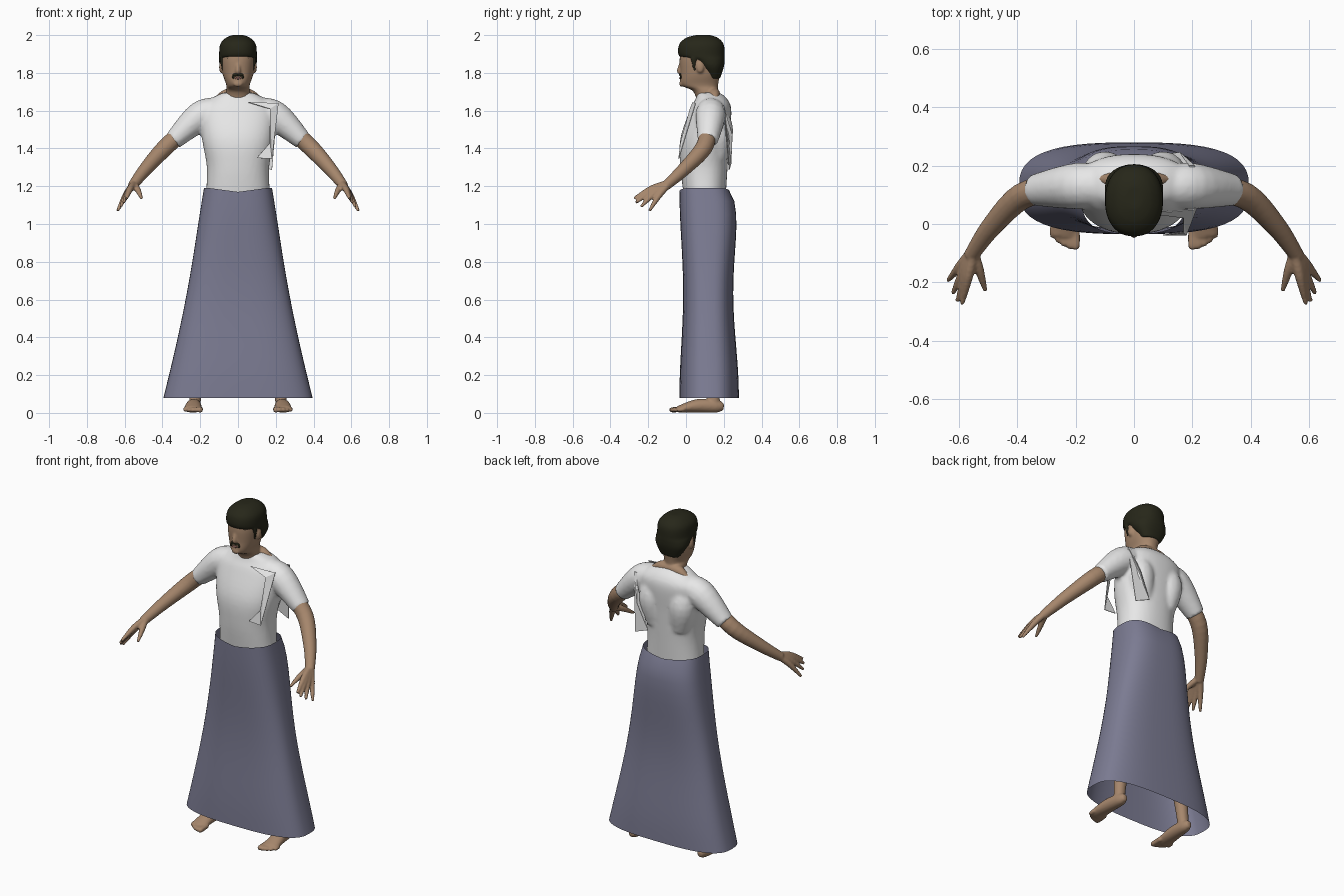
import bpy, bmesh, math
from mathutils import Matrix, Vector

if "Cube" in bpy.data.objects:
    bpy.data.objects.remove(bpy.data.objects["Cube"])


def material(name, red, green, blue):
    made = bpy.data.materials.new(name)
    made.use_nodes = True
    made.diffuse_color = (red, green, blue, 1)
    shader = made.node_tree.nodes["Principled BSDF"]
    shader.inputs["Base Color"].default_value = made.diffuse_color
    return made


skin = material("skin brown", 0.38, 0.24, 0.15)
white = material("shirt white", 0.8, 0.8, 0.8)
slate = material("skirt grey blue", 0.2, 0.2, 0.29)
dark = material("hair black", 0.02, 0.02, 0.01)
eye_white = material("eye white", 0.6, 0.6, 0.5)
lip = material("lip brown", 0.25, 0.12, 0.1)


def spline(points, steps=5):
    """Smooth curve through tuples of any length."""
    points = [Vector(p) for p in points]
    padded = [points[0]] + points + [points[-1]]
    result = []
    for before, start, end, after in zip(padded, padded[1:], padded[2:], padded[3:]):
        for step in range(steps):
            t = step / steps
            leave, arrive = (end - before) / 2, (after - start) / 2
            bend = leave * (1 - t) - arrive * t
            ease = t * t * (3 - 2 * t)
            result.append(start.lerp(end, ease) + bend * t * (1 - t))
    return result + [points[-1]]


def signed_power(value, power):
    return math.copysign(abs(value) ** power, value)


def ring(bm, centre, across, along, square, count):
    verts = []
    for i in range(count):
        angle = math.tau * i / count
        x = signed_power(math.cos(angle), square)
        y = signed_power(math.sin(angle), square)
        verts.append(bm.verts.new(centre + across * x + along * y))
    return verts


def bridge(bm, rings, capped=True):
    for low, high in zip(rings, rings[1:]):
        for i in range(len(low)):
            bm.faces.new((low[i - 1], low[i], high[i], high[i - 1]))
    if capped:
        bm.faces.new(rings[0][::-1])
        bm.faces.new(rings[-1])


def stack(bm, levels, square=0.88, capped=True):
    """Loft horizontal sections given as (z, front, back, half width)."""
    rings = []
    for z, front, back, half in levels:
        centre = Vector((0, (front + back) / 2, z))
        depth = Vector((0, (back - front) / 2, 0))
        rings.append(ring(bm, centre, Vector((half, 0, 0)), depth, square, 48))
    bridge(bm, rings, capped)
    return rings


def tube(bm, path, side=1):
    """Loft along a smooth path of (x, y, z, width, height)."""
    path = spline(path)
    centres = [Vector((side * p[0], p[1], p[2])) for p in path]
    last = len(path) - 1
    rings = []
    for i, p in enumerate(path):
        ahead = (centres[min(i + 1, last)] - centres[max(i - 1, 0)]).normalized()
        guide = Vector((0, 1, 0)) if abs(ahead.z) > 0.9 else Vector((0, 0, 1))
        across = ahead.cross(guide).normalized()
        rings.append(ring(bm, centres[i], across * p[3], across.cross(ahead) * p[4], 1, 16))
    bridge(bm, rings)


def ball(bm, centre, size, turn=0):
    place = Matrix.Translation(centre) @ Matrix.Rotation(turn, 4, 'Z')
    place = place @ Matrix.Diagonal((*size, 1))
    bmesh.ops.create_uvsphere(bm, u_segments=16, v_segments=10, radius=1, matrix=place)


def finish(name, bm, mat, voxel=0, smooth=True):
    """Turn the parts into an object, fused into one skin if a voxel size is given."""
    bmesh.ops.recalc_face_normals(bm, faces=bm.faces)
    for face in bm.faces:
        face.smooth = smooth
    mesh = bpy.data.meshes.new(name)
    bm.to_mesh(mesh)
    bm.free()
    mesh.materials.append(mat)
    obj = bpy.data.objects.new(name, mesh)
    bpy.context.collection.objects.link(obj)
    if voxel:
        fuse = obj.modifiers.new("fuse", 'REMESH')
        fuse.mode = 'VOXEL'
        fuse.voxel_size = voxel
        fuse.use_smooth_shade = True
        soften = obj.modifiers.new("soften", 'SMOOTH')
        soften.iterations = 3
    return obj


# Long flared skirt, open at hem and waist, dipping at the front and back of the waist
bm = bmesh.new()
hem, waist, rows = 0.08, 1.19, 16
levels = []
for row in range(rows + 1):
    t = row / rows
    half = 0.18 + 0.215 * (1 - t) ** 1.3 + 0.03 * t ** 3 * (1 - t ** 4)
    back = 0.265 + 0.015 * math.cos(math.tau * t) - 0.05 * t ** 12
    levels.append((hem + (waist - hem) * t, -0.025 - 0.01 * math.cos(math.tau * t), back, half))
for vert in stack(bm, levels, 0.7, False)[-1]:
    vert.co.z -= 0.02 * max(0, 1 - abs(vert.co.x) / 0.15)
finish("skirt", bm, slate)

# Shirt body with shoulder blades and short sleeves
bm = bmesh.new()
stack(bm, spline([(1.14, -0.01, 0.21, 0.17), (1.3, -0.03, 0.22, 0.165), (1.45, -0.03, 0.23, 0.19),
                  (1.6, 0.02, 0.24, 0.2), (1.66, 0.05, 0.22, 0.15), (1.695, 0.06, 0.18, 0.08)]))
for side in (-1, 1):
    tube(bm, [(0.08, 0.16, 1.35, 0.06, 0.06), (0.1, 0.17, 1.5, 0.08, 0.08),
              (0.08, 0.15, 1.63, 0.05, 0.05)], side)
    tube(bm, [(0.1, 0.13, 1.6, 0.07, 0.07), (0.2, 0.13, 1.57, 0.08, 0.08),
              (0.345, 0.116, 1.44, 0.054, 0.05)], side)
finish("shirt", bm, white, 0.011)

# Loose cloth hanging from the left shoulder, front and back
bm = bmesh.new()
front_cloth = [(0.055, 0.035, 1.645), (0.17, 0.02, 1.61), (0.17, -0.03, 1.43), (0.1, -0.04, 1.35),
               (0.18, -0.04, 1.345), (0.215, 0.05, 1.64)]
back_cloth = [(0.19, 0.2, 1.63), (0.16, 0.245, 1.47), (0.09, 0.24, 1.32), (0.18, 0.23, 1.285),
              (0.21, 0.2, 1.63)]
for outline in (front_cloth, back_cloth):
    bm.faces.new([bm.verts.new(p) for p in outline])
bmesh.ops.triangulate(bm, faces=bm.faces)
cloth = finish("shoulder_cloth", bm, white, smooth=False)
cloth.modifiers.new("thickness", 'SOLIDIFY').thickness = 0.004

# Bare arms, each with four fanned fingers and a thumb
wrist = Vector((0.548, -0.085, 1.218))
for name, side in (("left_arm", 1), ("right_arm", -1)):
    bm = bmesh.new()
    tube(bm, [(0.27, 0.12, 1.51, 0.045, 0.045), (0.385, 0.095, 1.405, 0.046, 0.046),
              (0.49, -0.01, 1.29, 0.036, 0.036), (0.56, -0.11, 1.2, 0.026, 0.026)], side)
    for finger in range(4):
        tip = Vector((0.59 + 0.016 * finger, -0.275 + 0.009 * finger ** 2, 1.135 - 0.022 * finger))
        knuckle = wrist.lerp(tip, 0.5) + Vector((0, 0, 0.012))
        tube(bm, [(*wrist, 0.018, 0.018), (*knuckle, 0.017, 0.017), (*tip, 0.008, 0.008)], side)
    tube(bm, [(0.55, -0.1, 1.21, 0.018, 0.018), (0.53, -0.16, 1.18, 0.016, 0.016),
              (0.51, -0.23, 1.135, 0.008, 0.008)], side)
    finish(name, bm, skin, 0.006)

# Legs and bare feet with toes
for name, side in (("left_leg", 1), ("right_leg", -1)):
    bm = bmesh.new()
    tube(bm, [(0.23, 0.15, 0.03, 0.03, 0.03), (0.22, 0.145, 0.15, 0.036, 0.036),
              (0.19, 0.15, 0.37, 0.056, 0.056), (0.1, 0.12, 1, 0.085, 0.085)], side)
    tube(bm, [(0.23, 0.2, 0.032, 0.015, 0.018), (0.23, 0.16, 0.035, 0.032, 0.034),
              (0.235, 0.06, 0.037, 0.042, 0.036), (0.24, -0.04, 0.019, 0.048, 0.018)], side)
    for toe in range(5):
        x, tip, radius = 0.2 + 0.02 * toe, 0.0025 * toe ** 2 - 0.088, 0.0145 - 0.001 * toe
        tube(bm, [(x, -0.01, 0.02, radius, radius), (x, tip + 0.015, 0.016, radius, radius),
                  (x, tip, 0.014, radius / 2, radius / 2)], side)
    finish(name, bm, skin, 0.0065)

# Head and neck, with nose, chin, ears and bare neck slopes
bm = bmesh.new()
stack(bm, spline([(1.6, 0.07, 0.18, 0.07), (1.7, 0.04, 0.17, 0.064), (1.735, -0.025, 0.17, 0.062),
                  (1.8, -0.03, 0.18, 0.082), (1.9, -0.03, 0.19, 0.09), (1.96, 0.02, 0.15, 0.06)]), 0.9)
tube(bm, [(0, -0.02, 1.87, 0.008, 0.008), (0, -0.034, 1.815, 0.014, 0.014),
          (0, -0.03, 1.8, 0.013, 0.013)])
ball(bm, (0, -0.024, 1.742), (0.025, 0.012, 0.016))
for side in (-1, 1):
    ball(bm, (side * 0.09, 0.075, 1.83), (0.01, 0.02, 0.03))
    tube(bm, [(0, 0.15, 1.69, 0.03, 0.03), (0.06, 0.15, 1.685, 0.03, 0.03),
              (0.115, 0.155, 1.66, 0.015, 0.015)], side)
finish("head", bm, skin, 0.006)

# Short hair: full crown above the brow, only back and sides below it
bm = bmesh.new()
stack(bm, spline([(1.77, 0.12, 0.18, 0.06), (1.83, 0.07, 0.2, 0.095), (1.87, 0.02, 0.205, 0.1),
                  (1.89, -0.037, 0.205, 0.1), (1.95, -0.037, 0.2, 0.095), (1.985, 0, 0.17, 0.065),
                  (2, 0.05, 0.13, 0.03)]), 0.9)
for side in (-1, 1):
    tube(bm, [(0.084, 0.04, 1.88, 0.014, 0.016), (0.08, 0.045, 1.81, 0.006, 0.006)], side)
finish("hair", bm, dark, 0.007)

# Eyes, brows, drooping moustache and mouth as thin shells on the face
eyes, marks, mouth = bmesh.new(), bmesh.new(), bmesh.new()
for side in (-1, 1):
    turn = side * 0.3
    x = side * 0.038
    ball(eyes, (x, -0.014, 1.856), (0.015, 0.004, 0.006), turn)
    ball(marks, (x, -0.017, 1.856), (0.006, 0.003, 0.006), turn)
    ball(marks, (x, -0.013, 1.864), (0.018, 0.005, 0.003), turn)
    ball(marks, (x, -0.016, 1.877), (0.022, 0.006, 0.005), turn)
    ball(marks, (x / 3, -0.03, 1.79), (0.016, 0.006, 0.008), turn / 2)
    ball(marks, (x / 1.5, -0.028, 1.779), (0.006, 0.005, 0.011), turn)
ball(mouth, (0, -0.031, 1.772), (0.02, 0.005, 0.006))
finish("eyes", eyes, eye_white)
finish("brows_and_moustache", marks, dark)
finish("mouth", mouth, lip)
